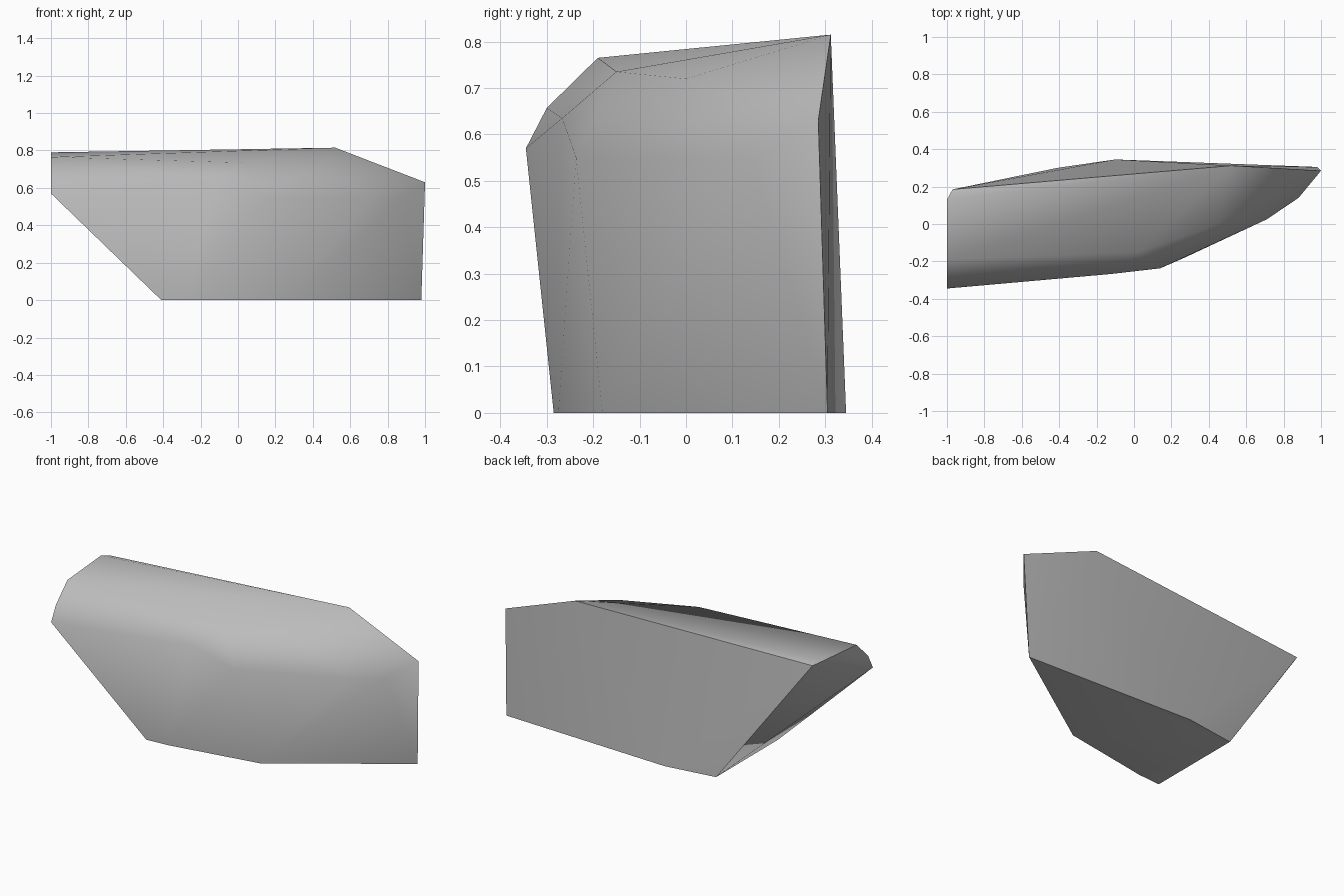
import bpy
import bmesh
import math

default_cube = bpy.data.objects.get("Cube")
if default_cube:
    bpy.data.objects.remove(default_cube, do_unlink=True)


def make_material(name, colour):
    material = bpy.data.materials.new(name)
    material.use_nodes = True
    material.diffuse_color = colour
    shader = next(n for n in material.node_tree.nodes if n.type == "BSDF_PRINCIPLED")
    shader.inputs["Base Color"].default_value = colour
    return material


def make_hull(name, points, material):
    """Wrap a faceted solid around its corner points."""
    bm = bmesh.new()
    for point in points:
        bm.verts.new(point)
    hull = bmesh.ops.convex_hull(bm, input=bm.verts)
    loose = [v for v in hull["geom_interior"] if isinstance(v, bmesh.types.BMVert)]
    bmesh.ops.delete(bm, geom=loose, context="VERTS")
    bmesh.ops.recalc_face_normals(bm, faces=bm.faces)
    mesh = bpy.data.meshes.new(name)
    bm.to_mesh(mesh)
    bm.free()
    mesh.materials.append(material)
    obj = bpy.data.objects.new(name, mesh)
    bpy.context.collection.objects.link(obj)
    return obj


# Flat base outline (x, y)
base = [(-.41, -.285), (-.27, -.275), (.27, -.18), (.82, .2), (.98, .305),
        (-.1, .345), (-.41, .3)]

# Upright end profile (y, z)
end_profile = [(-.345, .57), (-.3, .657), (-.19, .765), (.13, .79)]

# Lip where the front wall meets the sloping top
lip = [(-.12, -.267, .635), (.14, -.237, .55), (.71, .025, .55),
       (.88, .14, .55), (1, .285, .63)]

# Crest and back edge of the top
crest = [(.02, -.15, .735), (.45, 0, .72), (.52, .312, .815), (-.97, .185, .775)]

corners = [(x, y, 0) for x, y in base]
corners += [(-1, y, z) for y, z in end_profile]
corners += lip + crest

grey_stone = make_material("grey stone", (.5, .5, .5, 1))
boulder = make_hull("boulder", corners, grey_stone)

# Soft shading across shallow facets, crisp outer edges
bpy.ops.object.select_all(action="DESELECT")
boulder.select_set(True)
bpy.context.view_layer.objects.active = boulder
bpy.ops.object.shade_smooth_by_angle(angle=math.radians(45))
